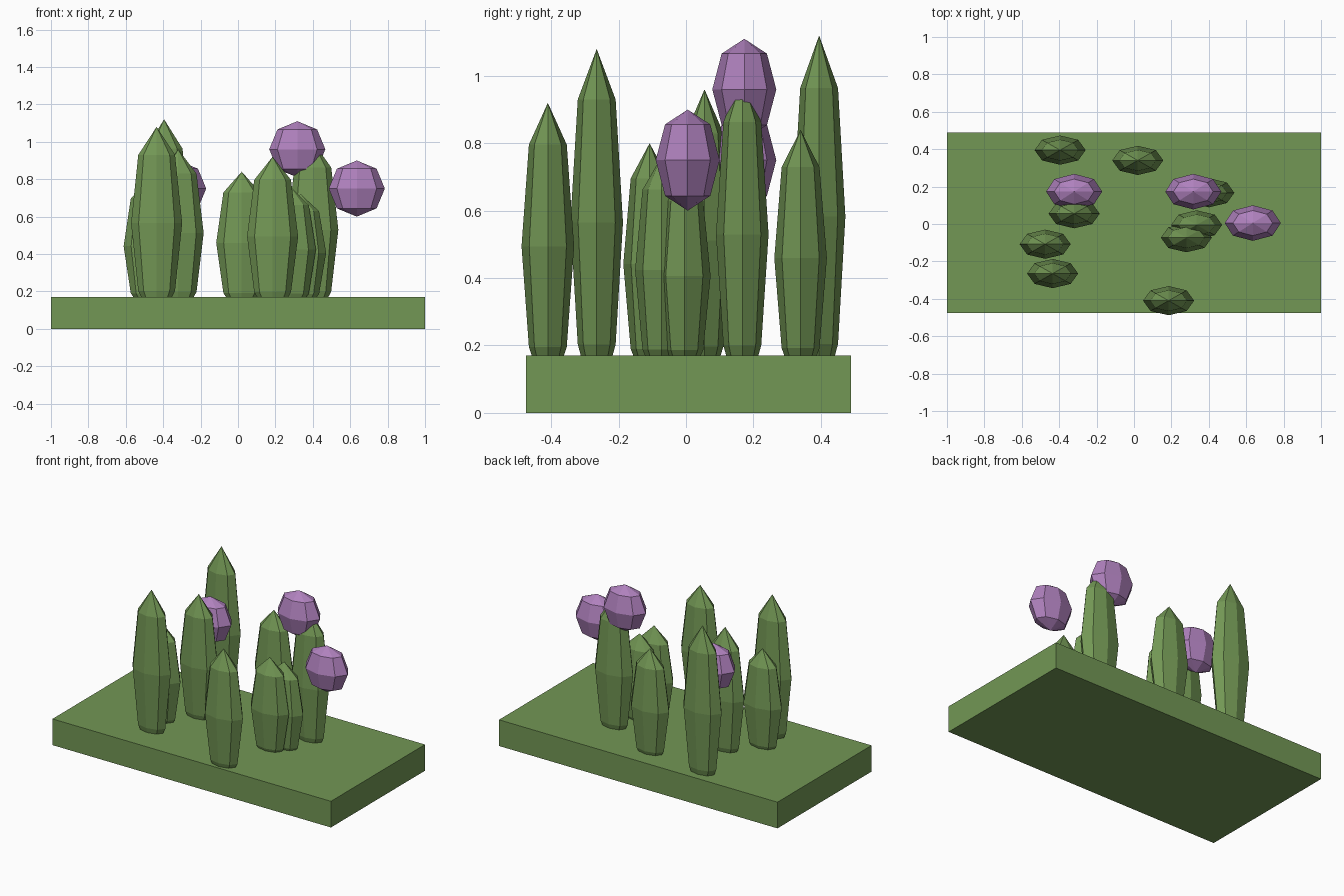
import bpy, bmesh
from math import cos, sin, tau

if "Cube" in bpy.data.objects:
    bpy.data.objects.remove(bpy.data.objects["Cube"])


def material(name, rgb):
    m = bpy.data.materials.new(name)
    m.diffuse_color = (*rgb, 1)
    m.use_nodes = True
    m.node_tree.nodes["Principled BSDF"].inputs["Base Color"].default_value = m.diffuse_color
    return m


GREEN = material("leaf_green", (0.17, 0.31, 0.09))
PURPLE = material("petal_purple", (0.43, 0.22, 0.51))


def make(name, bm, mat, location):
    bmesh.ops.recalc_face_normals(bm, faces=bm.faces)
    mesh = bpy.data.meshes.new(name)
    bm.to_mesh(mesh)
    bm.free()
    mesh.materials.append(mat)
    ob = bpy.data.objects.new(name, mesh)
    ob.location = location
    bpy.context.collection.objects.link(ob)


# Ground slab
bm = bmesh.new()
bmesh.ops.create_cube(bm, size=1)
bmesh.ops.scale(bm, vec=(2, 0.965, 0.17), verts=bm.verts)
make("ground_slab", bm, GREEN, (0, 0.0075, 0.085))

# Leaves: eight-sided flattened spindles, profile as (radius, height) fractions
BASE_Z = 0.16
PROFILE = [(0.57, 0.0), (0.72, 0.047), (1.0, 0.44), (0.72, 0.837)]
RX, RY, SIDES = 0.1365, 0.078, 8


def leaf(name, x, y, top):
    h = top - BASE_Z
    bm = bmesh.new()
    rings = [[bm.verts.new((r * RX * cos(tau * i / SIDES), r * RY * sin(tau * i / SIDES), f * h))
              for i in range(SIDES)] for r, f in PROFILE]
    tip = bm.verts.new((0, 0, h))
    bm.faces.new(rings[0])
    for i in range(SIDES):
        j = (i + 1) % SIDES
        for a, b in zip(rings, rings[1:]):
            bm.faces.new((a[i], a[j], b[j], b[i]))
        bm.faces.new((rings[-1][i], rings[-1][j], tip))
    make(name, bm, GREEN, (x, y, BASE_Z))


LEAVES = [(-0.395, 0.395, 1.12), (0.02, 0.34, 0.84), (-0.32, 0.055, 0.96),
          (-0.475, -0.108, 0.80), (-0.435, -0.265, 1.08), (0.185, -0.41, 0.92),
          (0.335, -0.005, 0.72), (0.28, -0.073, 0.76), (0.40, 0.167, 1.00)]
for n, (x, y, top) in enumerate(LEAVES, 1):
    leaf(f"leaf_{n}", x, y, top)

# Blossoms: low-poly flattened balls
BLOSSOMS = [(0.317, 0.173, 0.96), (0.635, 0.005, 0.75), (-0.32, 0.173, 0.75)]
for n, pos in enumerate(BLOSSOMS, 1):
    bm = bmesh.new()
    bmesh.ops.create_uvsphere(bm, u_segments=8, v_segments=4, radius=0.15)
    bmesh.ops.scale(bm, vec=(1, 0.633, 1), verts=bm.verts)
    make(f"blossom_{n}", bm, PURPLE, pos)
